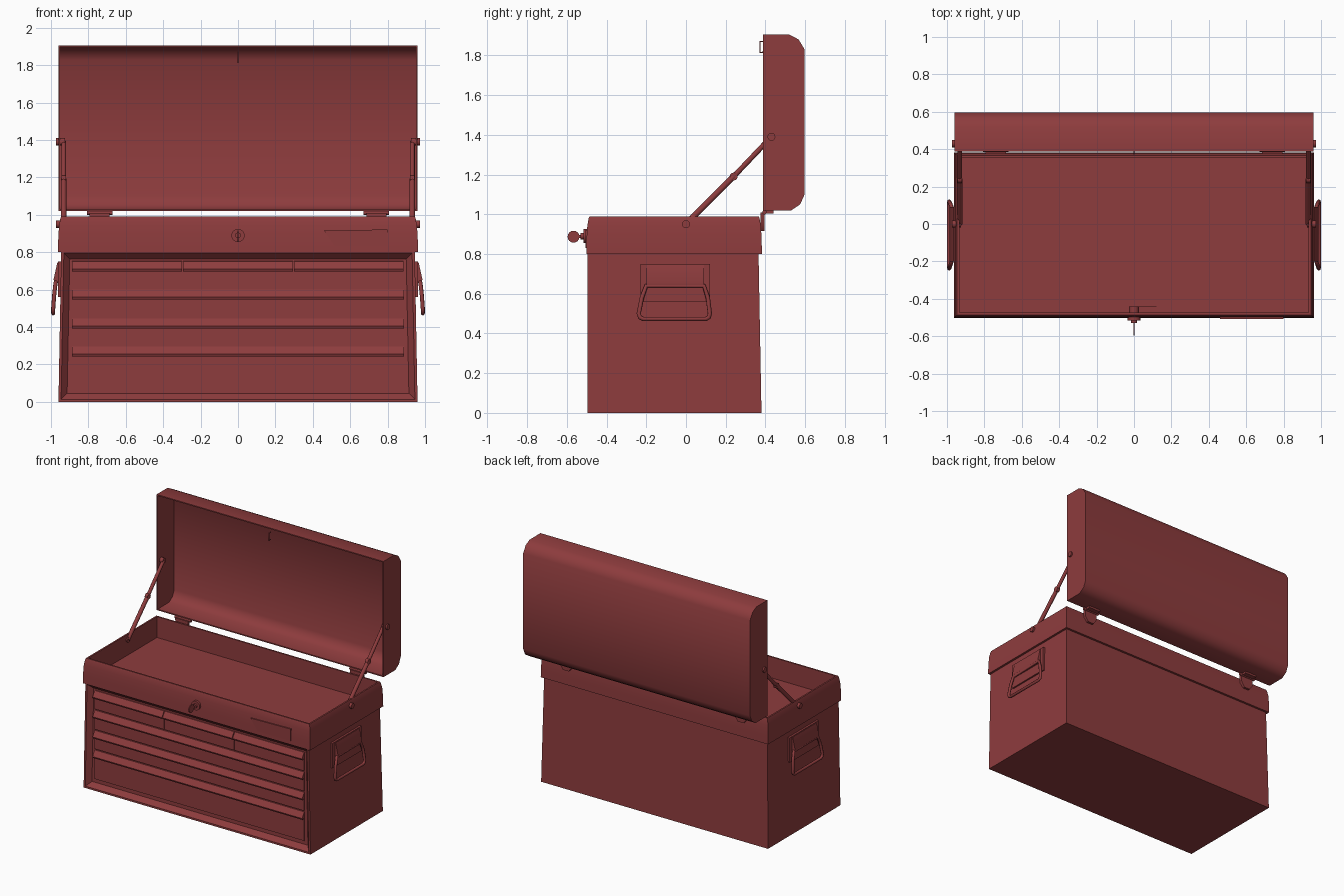
import bpy, bmesh, math
from mathutils import Vector

if "Cube" in bpy.data.objects:
    bpy.data.objects.remove(bpy.data.objects["Cube"], do_unlink=True)

RED = (0.27, 0.045, 0.047, 1)
paint = bpy.data.materials.new("dark_red_paint")
paint.use_nodes = True
paint.diffuse_color = RED
paint.node_tree.nodes["Principled BSDF"].inputs["Base Color"].default_value = RED


def smooth(ob, angle=35):
    bpy.ops.object.select_all(action='DESELECT')
    ob.select_set(True)
    bpy.context.view_layer.objects.active = ob
    bpy.ops.object.shade_smooth_by_angle(angle=math.radians(angle))


def finish(name, bm, recalc=True):
    if recalc:
        bmesh.ops.recalc_face_normals(bm, faces=bm.faces)
    me = bpy.data.meshes.new(name)
    bm.to_mesh(me)
    bm.free()
    me.materials.append(paint)
    ob = bpy.data.objects.new(name, me)
    bpy.context.collection.objects.link(ob)
    smooth(ob)
    return ob


def prism(name, pts, axis, a, b):
    """Extrude an outline along x (points are y, z) or y (points are x, z)."""
    bm = bmesh.new()
    place = (lambda t, p: (t, *p)) if axis == 'x' else (lambda t, p: (p[0], t, p[1]))
    ends = [[bm.verts.new(place(t, p)) for p in pts] for t in (a, b)]
    n = len(pts)
    for end in ends:
        bm.faces.new(end)
    for i in range(n):
        j = (i + 1) % n
        bm.faces.new((ends[0][i], ends[0][j], ends[1][j], ends[1][i]))
    return finish(name, bm)


def box(name, x, y, z):
    return prism(name, [(y[0], z[0]), (y[1], z[0]), (y[1], z[1]), (y[0], z[1])], 'x', *x)


def rod(name, p, q, r, sides=12):
    p, q = Vector(p), Vector(q)
    bm = bmesh.new()
    bmesh.ops.create_cone(bm, cap_ends=True, segments=sides, radius1=r, radius2=r,
                          depth=(q - p).length)
    bm.transform((q - p).to_track_quat('Z', 'Y').to_matrix().to_4x4())
    bmesh.ops.translate(bm, verts=bm.verts, vec=(p + q) / 2)
    return finish(name, bm)


def wire(name, pts, r, cyclic):
    cu = bpy.data.curves.new(name, 'CURVE')
    cu.dimensions = '3D'
    cu.bevel_depth = r
    cu.bevel_resolution = 2
    cu.use_fill_caps = True
    sp = cu.splines.new('POLY')
    sp.points.add(len(pts) - 1)
    for point, p in zip(sp.points, pts):
        point.co = (*p, 1)
    sp.use_cyclic_u = cyclic
    cu.materials.append(paint)
    ob = bpy.data.objects.new(name, cu)
    bpy.context.collection.objects.link(ob)


# Cabinet body: tapered box with a framed, recessed front
bm = bmesh.new()
bmesh.ops.create_cube(bm, size=1)
for v in bm.verts:
    top = v.co.z > 0
    v.co = (math.copysign(0.945 if top else 0.96, v.co.x),
            -0.495 if v.co.y < 0 else (0.365 if top else 0.38),
            0.81 if top else 0)
bm.normal_update()
front = [f for f in bm.faces if f.normal.y < -0.9]
bmesh.ops.inset_region(bm, faces=front, thickness=0.02)
bmesh.ops.inset_region(bm, faces=front, thickness=0.045, depth=-0.035)
finish("cabinet_body", bm)

# Flared top rim and the shallow well inside it: stacked rectangular rings
bm = bmesh.new()
rings = []
for inset, z in ((0.02, 0.80), (0, 0.80), (0.001, 0.87), (0.005, 0.94), (0.012, 0.98),
                 (0.016, 0.99), (0.028, 0.99), (0.028, 0.83)):
    x, y0, y1 = 0.962 - inset, -0.502 + inset, 0.382 - inset
    rings.append([bm.verts.new((*c, z)) for c in ((-x, y0), (x, y0), (x, y1), (-x, y1))])
for lower, upper in zip(rings, rings[1:]):
    for i in range(4):
        j = (i + 1) % 4
        bm.faces.new((lower[i], lower[j], upper[j], upper[i]))
bm.faces.new(rings[-1])
finish("top_rim", bm, recalc=False)


# Drawers with a sloping pull lip along the top edge
def drawer(name, x0, x1, z0, z1):
    outline = [(-0.44, z0), (-0.468, z0), (-0.468, z1 - 0.05), (-0.486, z1 - 0.058),
               (-0.492, z1 - 0.045), (-0.466, z1 - 0.004), (-0.44, z1)]
    prism(name, outline, 'x', x0 + 0.003, x1 - 0.003)


for side, x in zip(("right", "middle", "left"), (-0.89, -0.297, 0.296)):
    drawer("small_drawer_" + side, x, x + 0.593, 0.61, 0.755)
for i, (z0, z1) in enumerate(((0.455, 0.605), (0.305, 0.45), (0.075, 0.30))):
    drawer(f"wide_drawer_{i + 1}", -0.89, 0.89, z0, z1)

# Open lid: rounded back outline, hollow towards the front
lid = prism("lid", [(0.388, 1.02), (0.53, 1.02), (0.575, 1.05), (0.597, 1.10),
                    (0.597, 1.83), (0.567, 1.88), (0.52, 1.905), (0.388, 1.905)],
            'x', -0.96, 0.96)
bm = bmesh.new()
bm.from_mesh(lid.data)
bmesh.ops.delete(bm, geom=[f for f in bm.faces if f.normal.y < -0.9], context='FACES')
bm.to_mesh(lid.data)
bm.free()
shell = lid.modifiers.new("sheet_thickness", 'SOLIDIFY')
shell.thickness = 0.012
shell.offset = -1

# Catch loop on the lid
wire("lid_catch", [(0, 0.395, 1.87), (0, 0.373, 1.87), (0, 0.373, 1.815), (0, 0.395, 1.815)],
     0.004, False)

# Lock, key and inner latch
rod("lock_barrel", (0, -0.51, 0.89), (0, -0.44, 0.89), 0.026, 16)
rod("lock_collar", (0, -0.515, 0.89), (0, -0.495, 0.89), 0.035, 20)
rod("key_plug", (0, -0.53, 0.89), (0, -0.51, 0.89), 0.016)
box("key_shaft", (-0.003, 0.003), (-0.55, -0.52), (0.88, 0.895))
rod("key_bow", (-0.004, -0.566, 0.887), (0.004, -0.566, 0.887), 0.03, 16)
box("latch_arm", (0, 0.12), (-0.445, -0.44), (0.885, 0.9))

# Name plate, left blank
prism("blank_plate", [(0.46, 0.915), (0.80, 0.922), (0.80, 0.83), (0.52, 0.83)],
      'y', -0.507, -0.495)

for s, side in ((1, "left"), (-1, "right")):
    # Carry handle: backing plate, hooded bracket and bail
    box(side + "_handle_plate", (s * 0.945, s * 0.962), (-0.23, 0.12), (0.56, 0.75))
    prism(side + "_handle_hood", [(s * 0.95, 0.745), (s * 0.966, 0.745), (s * 0.986, 0.655),
                                  (s * 0.982, 0.635), (s * 0.95, 0.635)], 'y', -0.20, 0.09)
    wire(side + "_handle_bail",
         [(s * x, y, z) for x, y, z in (
             (0.975, -0.2, 0.64), (0.982, -0.222, 0.58), (0.988, -0.238, 0.50),
             (0.988, -0.232, 0.481), (0.988, -0.215, 0.473), (0.988, 0.10, 0.473),
             (0.988, 0.115, 0.481), (0.988, 0.12, 0.50), (0.982, 0.11, 0.58),
             (0.975, 0.09, 0.64))], 0.011, True)

    # Folding lid stay with pivots
    low, mid, high = (Vector((s * 0.932, *p)) for p in ((0, 0.95), (0.24, 1.19), (0.43, 1.39)))
    rod(side + "_stay_lower", low, mid, 0.015)
    rod(side + "_stay_upper", mid, high, 0.013)
    rod(side + "_stay_joint", mid - Vector((0.012, 0, 0)), mid + Vector((0.012, 0, 0)), 0.02)
    for tag, p in (("lower", low), ("upper", high)):
        rod(f"{side}_{tag}_pivot", (s * 0.925, p.y, p.z), (s * 0.972, p.y, p.z), 0.02)

    # Hinge: knuckle, tapered lower leaf and lid leaf
    x = s * 0.74
    rod(side + "_hinge_knuckle", (x - 0.068, 0.395, 1.01), (x + 0.068, 0.395, 1.01), 0.011)
    prism(side + "_hinge_lower_leaf", [(x - 0.055, 1.01), (x + 0.055, 1.01),
                                       (x + 0.05, 0.95), (x + 0.025, 0.915),
                                       (x - 0.025, 0.915), (x - 0.05, 0.95)],
          'y', 0.375, 0.396)
    box(side + "_hinge_lid_leaf", (x - 0.05, x + 0.05), (0.39, 0.44), (1.005, 1.024))
